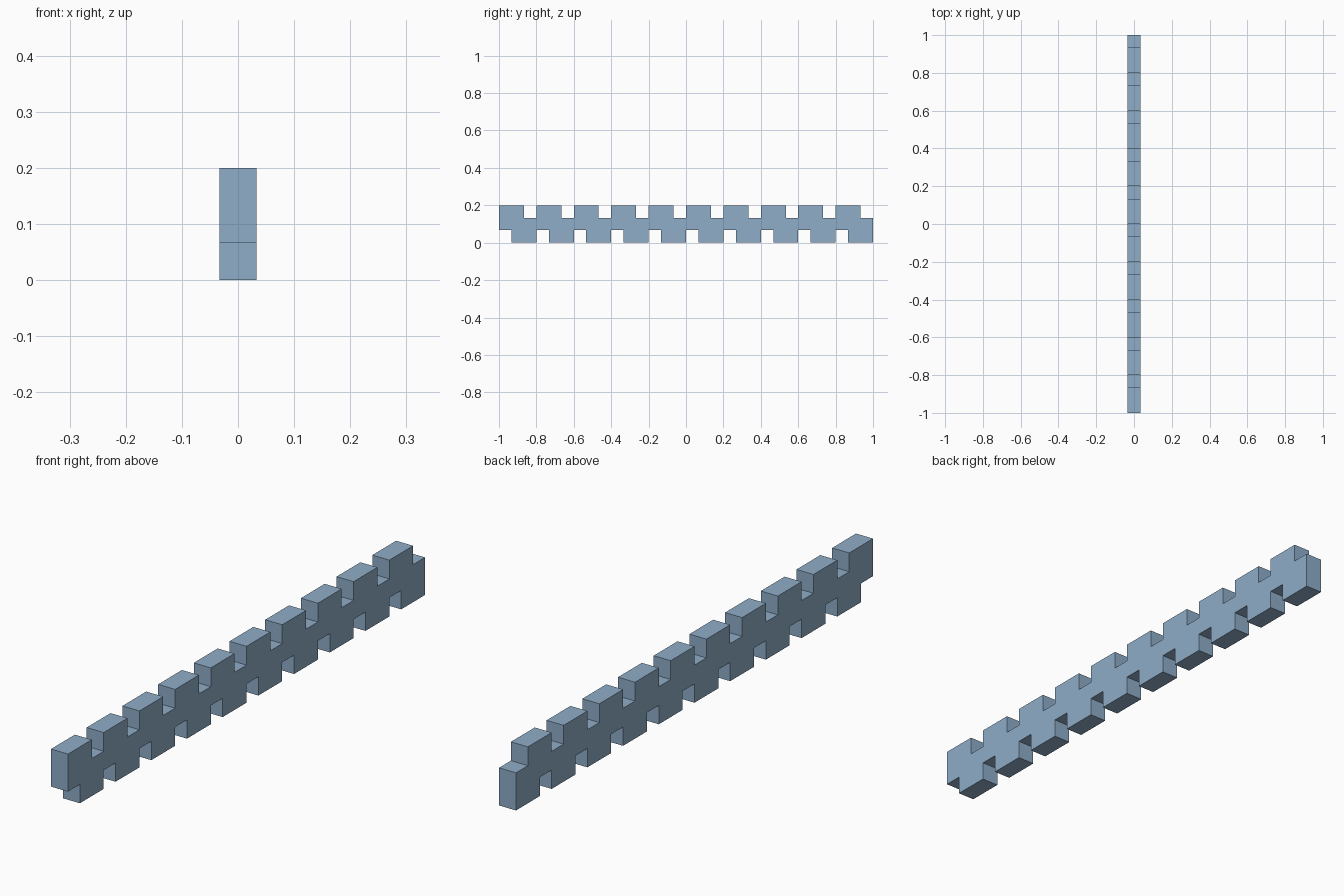
import bpy, bmesh

if "Cube" in bpy.data.objects:
    bpy.data.objects.remove(bpy.data.objects["Cube"])

U = 1 / 15          # one grid unit: bar thickness, notch width and notch depth
TEETH = 10          # repeats along the bar, each three units long

# Side outline (y, z): upper notch ends each repeat, lower notch starts it
upper, lower = [], []
for k in range(TEETH):
    y = -1 + 3 * k * U
    upper += [(y, 3 * U), (y + 2 * U, 3 * U), (y + 2 * U, 2 * U), (y + 3 * U, 2 * U)]
    lower += [(y, U), (y + U, U), (y + U, 0), (y + 3 * U, 0)]
outline = lower + upper[::-1]

# Extrude the outline across the bar thickness
bm = bmesh.new()
side = bm.faces.new([bm.verts.new((-U / 2, y, z)) for y, z in outline])
ext = bmesh.ops.extrude_face_region(bm, geom=[side], use_keep_orig=True)
bmesh.ops.translate(bm, vec=(U, 0, 0),
                    verts=[g for g in ext["geom"] if isinstance(g, bmesh.types.BMVert)])
bmesh.ops.recalc_face_normals(bm, faces=bm.faces)

mesh = bpy.data.meshes.new("notched_bar")
bm.to_mesh(mesh)
bm.free()

# Single flat blue-grey colour
mat = bpy.data.materials.new("blue grey")
mat.diffuse_color = (0.275, 0.418, 0.578, 1)
mat.use_nodes = True
mat.node_tree.nodes["Principled BSDF"].inputs["Base Color"].default_value = mat.diffuse_color
mesh.materials.append(mat)

bar = bpy.data.objects.new("notched_bar", mesh)
bpy.context.collection.objects.link(bar)
